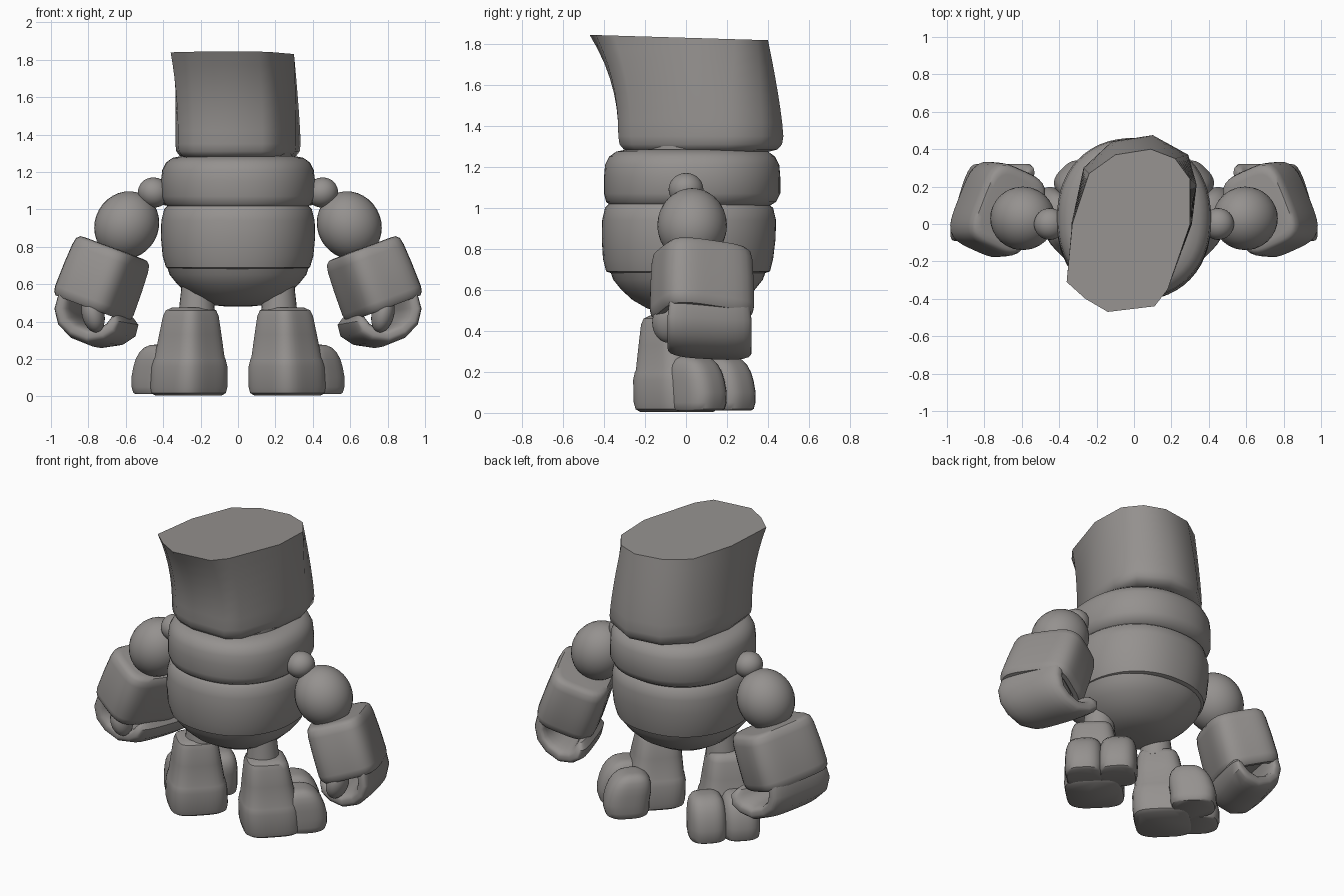
import bpy, bmesh, math
from mathutils import Vector, Matrix

if "Cube" in bpy.data.objects:
    bpy.data.objects.remove(bpy.data.objects["Cube"])

mat = bpy.data.materials.new("warm_grey_stone")
mat.diffuse_color = (0.30, 0.285, 0.275, 1)
mat.use_nodes = True
mat.node_tree.nodes["Principled BSDF"].inputs["Base Color"].default_value = mat.diffuse_color


def loft(name, rings, side=1, angle=40):
    """Skin a list of equal-length point rings and cap both ends; side=-1 mirrors in x."""
    bm = bmesh.new()
    rows = [[bm.verts.new((p[0] * side, p[1], p[2])) for p in r] for r in rings]
    n = len(rows[0])
    for a, b in zip(rows, rows[1:]):
        for i in range(n):
            j = (i + 1) % n
            bm.faces.new((a[i], a[j], b[j], b[i]))
    bm.faces.new(rows[0])
    bm.faces.new(rows[-1])
    bmesh.ops.recalc_face_normals(bm, faces=bm.faces)
    me = bpy.data.meshes.new(name)
    bm.to_mesh(me)
    bm.free()
    me.materials.append(mat)
    ob = bpy.data.objects.new(name, me)
    bpy.context.collection.objects.link(ob)
    bpy.ops.object.select_all(action='DESELECT')
    ob.select_set(True)
    bpy.context.view_layer.objects.active = ob
    bpy.ops.object.shade_smooth_by_angle(angle=math.radians(angle))
    return ob


def ring(c, u, v, hu, hv, n=2, count=40):
    """Superellipse section round c in the plane of u and v."""
    c, u, v = Vector(c), Vector(u), Vector(v)
    out = []
    for i in range(count):
        a = 2 * math.pi * i / count
        ca, sa = math.cos(a), math.sin(a)
        k = (abs(ca) ** n + abs(sa) ** n) ** (-1 / n)
        out.append(c + u * (hu * k * ca) + v * (hv * k * sa))
    return out


def egg(name, c, axis, length, radius, side=1, depth=None):
    """Ellipsoid with half-length along an axis lying in the xz plane."""
    w = Vector(axis).normalized()
    v = Vector((0, 1, 0))
    u = v.cross(w)
    rs = []
    for i in range(17):
        t = math.pi * (0.02 + 0.96 * i / 16)
        s = math.sin(t)
        rs.append(ring(Vector(c) + w * (-length * math.cos(t)), u, v,
                       radius * s, (depth or radius) * s, 2, 28))
    return loft(name, rs, side)


X, Y, Z = Vector((1, 0, 0)), Vector((0, 1, 0)), Vector((0, 0, 1))

# head: skewed faceted block flaring forward at the top
top = [(-.36, -.31), (-.26, -.40), (-.14, -.47), (.11, -.44), (.18, -.35), (.30, 0),
       (.30, .24), (.22, .35), (.09, .40), (-.10, .37), (-.24, .27), (-.33, 0)]
low = [(-.32, -.22), (-.24, -.29), (-.12, -.33), (.13, -.33), (.21, -.27), (.31, 0),
       (.335, .21), (.29, .37), (.10, .475), (-.12, .44), (-.27, .30), (-.335, 0)]
rings = []
for z, s in [(1.275, .84), (1.285, .93), (1.31, .985), (1.35, 1)] + \
        [(1.35 + .48 * i / 7, 1) for i in range(1, 8)]:
    f = max(0, (z - 1.35) / .48)
    pts = []
    for (ax, ay), (bx, by) in zip(low, top):
        g = f ** 1.3 if ay > 0 else f ** 2.2
        x, y = ax + (bx - ax) * g, ay + (by - ay) * g
        pts.append((x * s, .05 + (y - .05) * s, z - .03 * y * f))
    rings.append(pts)
loft("head", rings, angle=55)
loft("neck", [ring((0, .04, z), X, Y, .29, .33) for z in (1.2, 1.32)])

# torso: (z, half width, half depth, y centre)
chest = [(1.0, .33, .34, .02), (1.005, .36, .38, .02), (1.03, .395, .415, .025),
         (1.07, .412, .43, .03), (1.15, .412, .43, .03), (1.21, .405, .425, .03),
         (1.25, .385, .405, .03), (1.275, .35, .37, .03), (1.285, .30, .32, .03)]
loft("chest_ring", [ring((0, c, z), X, Y, a, b, 2.2, 56) for z, a, b, c in chest])
belly = [(.68, .36, .37, .01), (.69, .385, .40, .01), (.75, .403, .415, .01),
         (.85, .412, .424, .013), (.94, .41, .424, .015), (1.0, .395, .41, .015),
         (1.035, .36, .37, .01), (1.05, .31, .32, .01)]
loft("belly_ring", [ring((0, c, z), X, Y, a, b, 2.2, 56) for z, a, b, c in belly])
bowl = [(.48, .06), (.487, .13), (.51, .20), (.55, .27), (.60, .325), (.65, .365), (.72, .39)]
loft("hip_bowl", [ring((0, .01, z), X, Y, r, r, 2.2, 56) for z, r in bowl])

for side, tag in ((1, "right_"), (-1, "left_")):
    # arm joint and upper arm
    egg(tag + "shoulder_ball", (.45, 0, 1.09), (1, 0, .3), .085, .08, side, .085)
    egg(tag + "shoulder_pin", (.37, 0, 1.08), (1, 0, 0), .10, .06, side)
    egg(tag + "upper_arm", (.595, .03, .915), (.5, 0, -.87), .185, .17, side)

    # forearm: rounded square sleeve, tilted outward and twisted
    w = Vector((.35, 0, -.937))
    u = Vector((.937, 0, .35))
    tw = math.radians(23)
    a = u * math.cos(tw) + Y * math.sin(tw)
    b = Y * math.cos(tw) - u * math.sin(tw)
    prof = [(-.168, .74), (-.165, .86), (-.148, .94), (-.11, .975), (.0, 1), (.13, 1.01),
            (.16, .985), (.178, .92), (.178, .8), (.15, .7)]
    loft(tag + "forearm", [ring(Vector((.722, .078, .635)) + w * t, a, b,
                                .183 * s, .235 * s, 4, 48) for t, s in prof], side)

    # curled fingers: flat slab swept under the sleeve
    path = [(.88, .53), (.895, .46), (.88, .395), (.83, .345), (.75, .312),
            (.67, .325), (.625, .355), (.61, .395), (.615, .425)]
    fat = [.9, 1, 1, 1, 1, 1, 1, .85, .45]
    fingers = []
    for i, (x, z) in enumerate(path):
        q, r = path[max(i - 1, 0)], path[min(i + 1, len(path) - 1)]
        t = Vector((r[0] - q[0], 0, r[1] - q[1])).normalized()
        nrm = Vector((-t.z, 0, t.x))
        fingers.append(ring((x, .115, z), nrm, (-.28, 1, -.05), .05 * fat[i],
                            .205 * (.6 + .4 * fat[i]), 3.2, 32))
    loft(tag + "fingers", fingers, side)
    egg(tag + "thumb", (.775, -.085, .44), (.25, 0, 1), .10, .06, side, .08)

    # leg joint and tapered leg turned outward
    loft(tag + "hip_pin", [ring((.22, -.06, z), X, Y, r, r, 2, 24)
                           for z, r in ((.42, .10), (.50, .092), (.56, .085), (.62, .08))], side)
    r2 = math.sqrt(.5)
    d, p = Vector((r2, r2, 0)), Vector((r2, -r2, 0))
    leg = [(.005, .15), (.018, .168), (.05, .174), (.16, .171), (.195, .163), (.21, .157),
           (.33, .140), (.43, .125), (.46, .113), (.475, .085)]
    loft(tag + "leg", [ring((.265 - .03 * z, -.045 - .06 * z, z), d, p, s, s, 4, 40)
                       for z, s in leg], side)

    # two rounded toe lobes
    toe = [(.012, .82), (.02, .92), (.05, .99), (.10, 1), (.16, .98), (.20, .92),
           (.235, .80), (.26, .62), (.274, .38), (.277, .15)]
    for k, nm in ((1, "outer_toe"), (-1, "inner_toe")):
        c = Vector((.36, .13, 0)) + p * (.1 * k)
        loft(tag + nm, [ring(c + Z * z - d * (.2 * max(0, z - .1)), p, d,
                             .113 * s ** .6, .135 * s, 3, 32) for z, s in toe], side)
